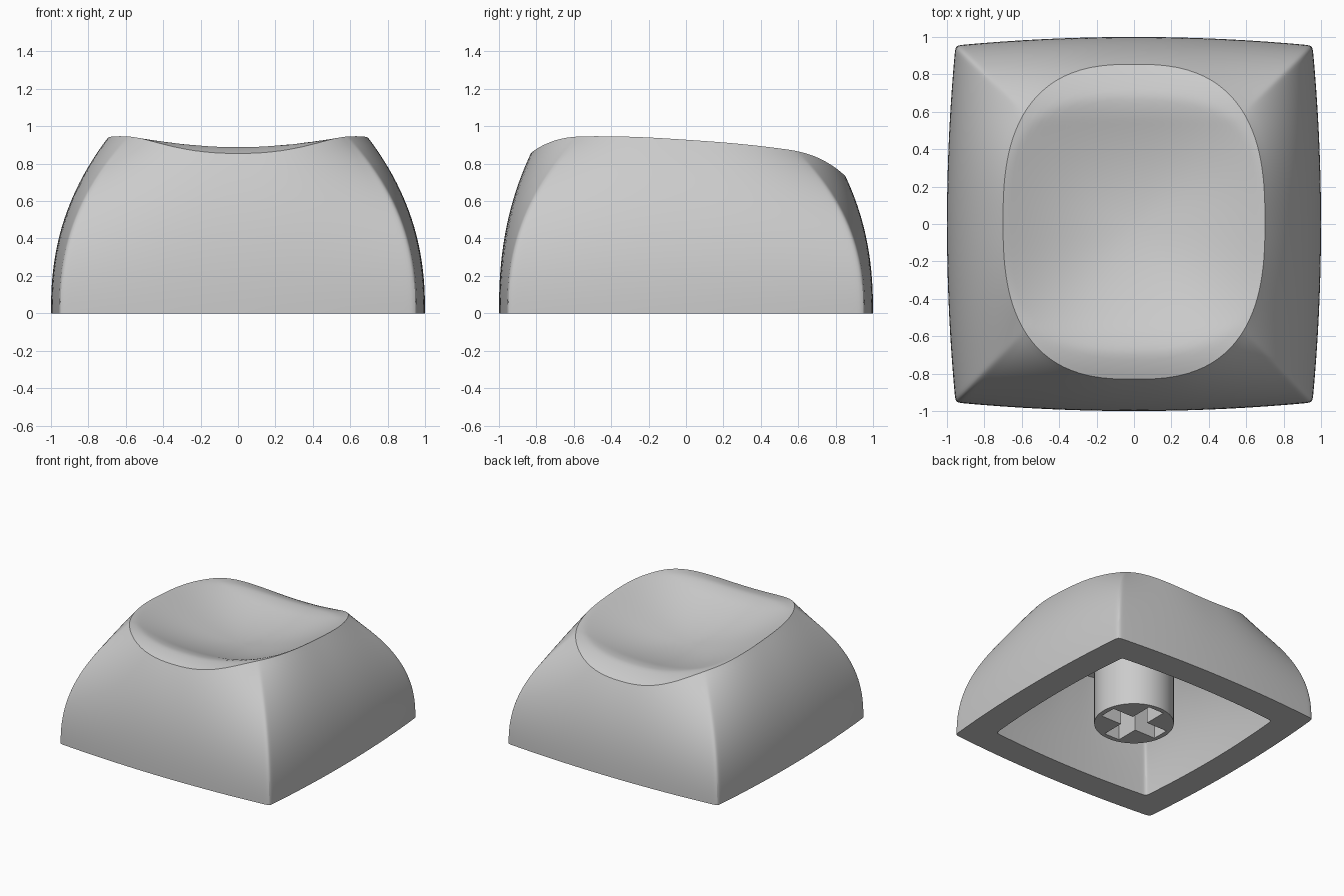
import bpy
import bmesh
import math

if "Cube" in bpy.data.objects:
    bpy.data.objects.remove(bpy.data.objects["Cube"], do_unlink=True)

SEGMENTS = 160      # points around each ring
WALL_RINGS = 24
DISH_RINGS = 32

grey = bpy.data.materials.new("light_grey")
grey.use_nodes = True
grey.diffuse_color = (0.6, 0.6, 0.6, 1)
grey.node_tree.nodes["Principled BSDF"].inputs["Base Color"].default_value = (0.6, 0.6, 0.6, 1)


def base_point(a):
    """Square outline with gently bowed sides and tight corners."""
    def side(c, s, bow=0.05):
        c, s = abs(c), abs(s)
        if s < 1e-4:
            return 1 / c
        return (-c + math.sqrt(c * c + 4 * bow * s * s)) / (2 * bow * s * s)
    c, s = math.cos(a), math.sin(a)
    r = (side(c, s) ** -110 + side(s, c) ** -110) ** (-1 / 110)
    return r * c, r * s


def rim_point(a):
    """Superellipse edge of the dished top."""
    c, s = math.cos(a), math.sin(a)
    r = (abs(c / 0.7) ** 2.65 + abs(s / 0.842) ** 2.65) ** (-1 / 2.65)
    return r * c, r * s + 0.012


def dish_height(x, y):
    """Sloped scoop that rolls off at the front and back lips."""
    roll = max(0, abs(y) - 0.55)
    spine = 0.825 - 0.0675 * y + 0.08 * y * y - 1.04 * roll * roll
    bend = 0.16 + 0.05 * max(0, 1 - (y / 0.6) ** 2)
    u = (abs(x / 0.7) ** 2.8 + abs(y / 0.69) ** 2.8) ** (1 / 2.8)
    hollow = 0.105 * max(0, 1 - u * u) ** 1.15
    return spine + bend * x * x - hollow


def make_object(name, bm):
    bmesh.ops.recalc_face_normals(bm, faces=bm.faces)
    mesh = bpy.data.meshes.new(name)
    bm.to_mesh(mesh)
    bm.free()
    obj = bpy.data.objects.new(name, mesh)
    bpy.context.collection.objects.link(obj)
    mesh.materials.append(grey)
    return obj


def activate(obj):
    bpy.ops.object.select_all(action="DESELECT")
    obj.select_set(True)
    bpy.context.view_layer.objects.active = obj


def smooth(obj):
    activate(obj)
    bpy.ops.object.shade_smooth_by_angle(angle=math.radians(30))


def bridge(bm, lower, upper):
    for i in range(len(lower)):
        j = (i + 1) % len(lower)
        bm.faces.new((lower[i], lower[j], upper[j], upper[i]))


def add_skin(bm, width, height):
    """Curved walls plus dished top; returns the bottom ring."""
    def vert(x, y, z):
        return bm.verts.new((x * width, y * width, z * height))
    turns = [2 * math.pi * i / SEGMENTS for i in range(SEGMENTS)]
    angles = [t + 0.2 * math.sin(4 * t) for t in turns]  # denser at corners
    rings = []
    for k in range(WALL_RINGS + 1):
        t = k / WALL_RINGS
        lean = t ** 2.35
        ring = []
        for a in angles:
            (bx, by), (rx, ry) = base_point(a), rim_point(a)
            ring.append(vert(bx + (rx - bx) * lean, by + (ry - by) * lean,
                             t * dish_height(rx, ry)))
        rings.append(ring)
    for k in range(DISH_RINGS - 1, 0, -1):
        ring = []
        for a in angles:
            x, y = (v * k / DISH_RINGS for v in rim_point(a))
            ring.append(vert(x, y, dish_height(x, y)))
        rings.append(ring)
    for lower, upper in zip(rings, rings[1:]):
        bridge(bm, lower, upper)
    centre = vert(0, 0, dish_height(0, 0))
    last = rings[-1]
    for i in range(SEGMENTS):
        bm.faces.new((last[i], last[(i + 1) % SEGMENTS], centre))
    return rings[0]


# Hollow cap: outer skin, inner cavity and the flat bottom edge between them
bm = bmesh.new()
outer = add_skin(bm, 1.0, 1.0)
inner = add_skin(bm, 0.77, 0.88)
bridge(bm, outer, inner)
smooth(make_object("cap_shell", bm))

# Round stem under the top
bm = bmesh.new()
stem_top, stem_bottom = 0.67, 0.03
bmesh.ops.create_cone(bm, cap_ends=True, segments=64, radius1=0.3, radius2=0.3,
                      depth=stem_top - stem_bottom)
bmesh.ops.translate(bm, verts=bm.verts, vec=(0, 0, (stem_top + stem_bottom) / 2))
stem = make_object("stem", bm)

# Cross-shaped socket cut into the stem
bm = bmesh.new()
w, l = 0.07, 0.26
outline = []
for q in range(4):
    c, s = round(math.cos(q * math.pi / 2)), round(math.sin(q * math.pi / 2))
    for x, y in ((l, -w), (l, w), (w, w)):
        outline.append(bm.verts.new((x * c - y * s, x * s + y * c, -0.1)))
face = bm.faces.new(outline)
extruded = bmesh.ops.extrude_face_region(bm, geom=[face])["geom"]
bmesh.ops.translate(bm, vec=(0, 0, 0.56),
                    verts=[v for v in extruded if isinstance(v, bmesh.types.BMVert)])
cutter = make_object("socket_cutter", bm)
cutter.hide_render = True

cut = stem.modifiers.new("socket", "BOOLEAN")
cut.operation = "DIFFERENCE"
cut.solver = "EXACT"
cut.object = cutter
activate(stem)
bpy.ops.object.modifier_apply(modifier=cut.name)
bpy.data.objects.remove(cutter, do_unlink=True)
smooth(stem)
